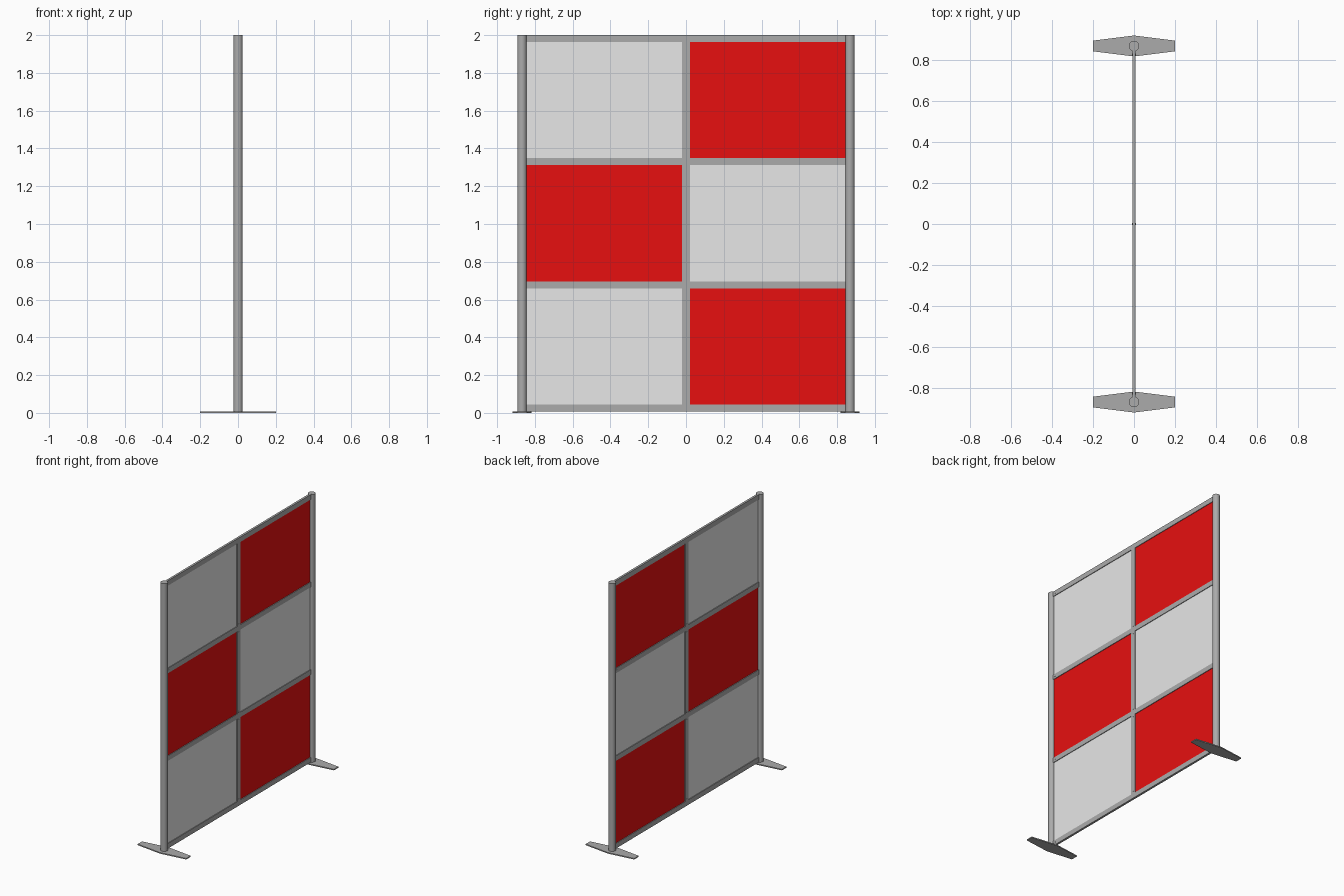
import bpy, bmesh, math
from mathutils import Matrix

if "Cube" in bpy.data.objects:
    bpy.data.objects.remove(bpy.data.objects["Cube"])


def material(name, rgb):
    m = bpy.data.materials.new(name)
    m.diffuse_color = (*rgb, 1)
    m.use_nodes = True
    m.node_tree.nodes["Principled BSDF"].inputs["Base Color"].default_value = m.diffuse_color
    return m


FRAME = material("frame grey", (0.41, 0.41, 0.41))
LIGHT = material("panel light grey", (0.8, 0.8, 0.8))
RED = material("panel red", (0.8, 0.005, 0.005))


def finish(bm, name, mat):
    me = bpy.data.meshes.new(name)
    bmesh.ops.recalc_face_normals(bm, faces=bm.faces)
    bm.to_mesh(me)
    bm.free()
    ob = bpy.data.objects.new(name, me)
    bpy.context.collection.objects.link(ob)
    me.materials.append(mat)
    return ob


def box(name, mat, x, y0, y1, z0, z1):
    bm = bmesh.new()
    m = Matrix.Translation((0, (y0 + y1) / 2, (z0 + z1) / 2)) @ Matrix.Diagonal((2 * x, y1 - y0, z1 - z0, 1))
    bmesh.ops.create_cube(bm, size=1, matrix=m)
    return finish(bm, name, mat)


def cylinder(name, mat, radius, depth, centre, sides, rot=Matrix()):
    bm = bmesh.new()
    bmesh.ops.create_cone(bm, cap_ends=True, segments=sides, radius1=radius, radius2=radius,
                          depth=depth, matrix=Matrix.Translation(centre) @ rot)
    ob = finish(bm, name, mat)
    for p in ob.data.polygons:
        p.use_smooth = len(p.vertices) == 4
    # keep the rims sharp
    for e in ob.data.edges:
        a, b = (ob.data.vertices[i].co for i in e.vertices)
        e.use_edge_sharp = (a - b).length < depth * 0.9 if depth > radius else True
    return ob


POST_Y, FOOT_H, RAIL_X = 0.868, 0.008, 0.008
RAIL_H, MULLION = 0.037, 0.02
rails = [FOOT_H + i * 0.6517 for i in range(4)]   # lower edge of each rail

# Posts and tapered foot plates
for side, s in (("left", -1), ("right", 1)):
    cylinder(f"{side}_post", FRAME, 0.025, 2 - FOOT_H, (0, s * POST_Y, 1 + FOOT_H / 2), 32)
    bm = bmesh.new()
    outline = [(-0.2, -0.026), (0, -0.051), (0.2, -0.026), (0.2, 0.026), (0, 0.051), (-0.2, 0.026)]
    face = bm.faces.new([bm.verts.new((x, s * POST_Y + y, 0)) for x, y in outline])
    top = bmesh.ops.extrude_face_region(bm, geom=[face])["geom"]
    bmesh.ops.translate(bm, vec=(0, 0, FOOT_H), verts=[g for g in top if isinstance(g, bmesh.types.BMVert)])
    finish(bm, f"{side}_foot", FRAME)

# Horizontal rails
for i, z in enumerate(rails):
    box(f"rail_{i}", FRAME, RAIL_X, -0.85, 0.85, z, z + RAIL_H)

# Mullions and checkered panels between the rails
for i in range(3):
    z0, z1 = rails[i] + RAIL_H, rails[i + 1]
    box(f"mullion_{i}", FRAME, RAIL_X, -MULLION, MULLION, z0, z1)
    for j, (y0, y1) in enumerate(((-0.85, -MULLION), (MULLION, 0.85))):
        mat = RED if (i + j) % 2 else LIGHT
        box(f"panel_{i}_{j}", mat, 0.003, y0, y1, z0, z1)

# Screw heads on both faces of the frame
spots = [(y, z + RAIL_H / 2) for z in rails for y in (-0.826, 0.826)]
for i in range(3):
    spots += [(0, rails[i] + RAIL_H + 0.011), (0, rails[i + 1] - 0.011)]
turn = Matrix.Rotation(math.pi / 2, 4, 'Y')
for n, (y, z) in enumerate(spots):
    for s in (-1, 1):
        cylinder(f"screw_{n}_{'back' if s < 0 else 'front'}", FRAME, 0.005, 0.002,
                 (s * RAIL_X, y, z), 12, turn)
